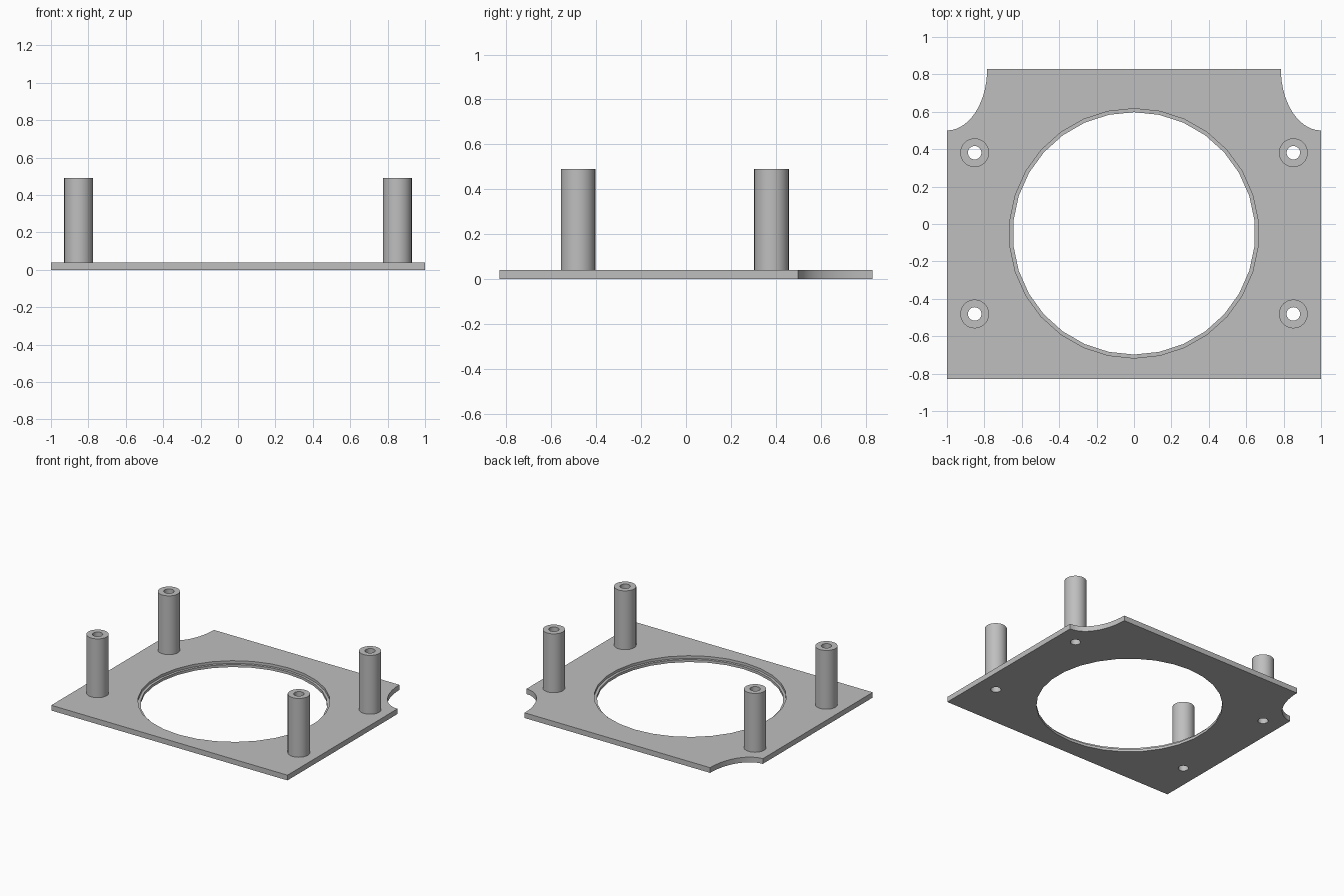
import bpy
import bmesh
from math import sin, cos, pi, radians

cube = bpy.data.objects.get("Cube")
if cube:
    bpy.data.objects.remove(cube, do_unlink=True)

THICK, POST_TOP = 0.04, 0.49
CENTRE_Y = -0.05
POST_R, BORE_R = 0.077, 0.036
POSTS = [(sx * 0.852, CENTRE_Y + sy * 0.431) for sx in (1, -1) for sy in (1, -1)]

grey = bpy.data.materials.new("light grey")
grey.use_nodes = True
grey.diffuse_color = (0.52, 0.52, 0.52, 1)
grey.node_tree.nodes["Principled BSDF"].inputs["Base Color"].default_value = (0.52, 0.52, 0.52, 1)


def finish(name, bm):
    """Turn a bmesh into a grey object."""
    bmesh.ops.recalc_face_normals(bm, faces=bm.faces)
    mesh = bpy.data.meshes.new(name)
    bm.to_mesh(mesh)
    bm.free()
    mesh.materials.append(grey)
    obj = bpy.data.objects.new(name, mesh)
    bpy.context.collection.objects.link(obj)
    return obj


def prism(name, outline, z0, z1):
    """Extrude a flat outline from z0 up to z1."""
    bm = bmesh.new()
    face = bm.faces.new([bm.verts.new((x, y, z0)) for x, y in outline])
    ext = bmesh.ops.extrude_face_region(bm, geom=[face])["geom"]
    verts = [g for g in ext if isinstance(g, bmesh.types.BMVert)]
    bmesh.ops.translate(bm, verts=verts, vec=(0, 0, z1 - z0))
    return finish(name, bm)


def circle(x, y, r, n):
    """Circle outline with a vertex pointing to the back."""
    return [(x + r * sin(2 * pi * i / n), y + r * cos(2 * pi * i / n)) for i in range(n)]


def select(obj):
    bpy.ops.object.select_all(action='DESELECT')
    obj.select_set(True)
    bpy.context.view_layer.objects.active = obj


def cut(obj, outline, z0, z1):
    """Subtract a prism from the object."""
    cutter = prism("cutter", outline, z0, z1)
    cutter.hide_render = True
    mod = obj.modifiers.new("cut", 'BOOLEAN')
    mod.operation, mod.solver, mod.object = 'DIFFERENCE', 'EXACT', cutter
    select(obj)
    bpy.ops.object.modifier_apply(modifier=mod.name)
    bpy.data.objects.remove(cutter, do_unlink=True)


# Base plate with scooped back corners
half_y, scoop_x, scoop_y, steps = 0.83, 0.215, 0.33, 14
scoop = [(1 - scoop_x * sin(a), half_y - scoop_y * cos(a))
         for a in (pi / 2 * i / steps for i in range(steps + 1))]
outline = [(-1, -half_y), (1, -half_y)] + scoop + [(-x, y) for x, y in reversed(scoop)]
plate = prism("base_plate", outline, 0, THICK)

# Large opening with a shallow recessed rim, and the screw holes
cut(plate, circle(0, CENTRE_Y, 0.648, 30), -0.1, 0.1)
cut(plate, circle(0, CENTRE_Y, 0.667, 30), THICK / 2, 0.1)
for x, y in POSTS:
    cut(plate, circle(x, y, BORE_R, 32), -0.1, 0.1)

# Hollow posts, standing on the plate over the screw holes
parts = [plate]
for x, y in POSTS:
    bm = bmesh.new()
    profile = [(BORE_R, THICK), (BORE_R, POST_TOP), (POST_R, POST_TOP), (POST_R, THICK)]
    rings = [[bm.verts.new((px, py, z)) for px, py in circle(x, y, r, 32)] for r, z in profile]
    for a, b in zip(rings, rings[1:]):
        for i in range(len(a)):
            bm.faces.new((a[i - 1], a[i], b[i], b[i - 1]))
    name = ("back" if y > 0 else "front") + ("_left" if x > 0 else "_right") + "_post"
    parts.append(finish(name, bm))

for obj in parts:
    select(obj)
    bpy.ops.object.shade_smooth_by_angle(angle=radians(30))
